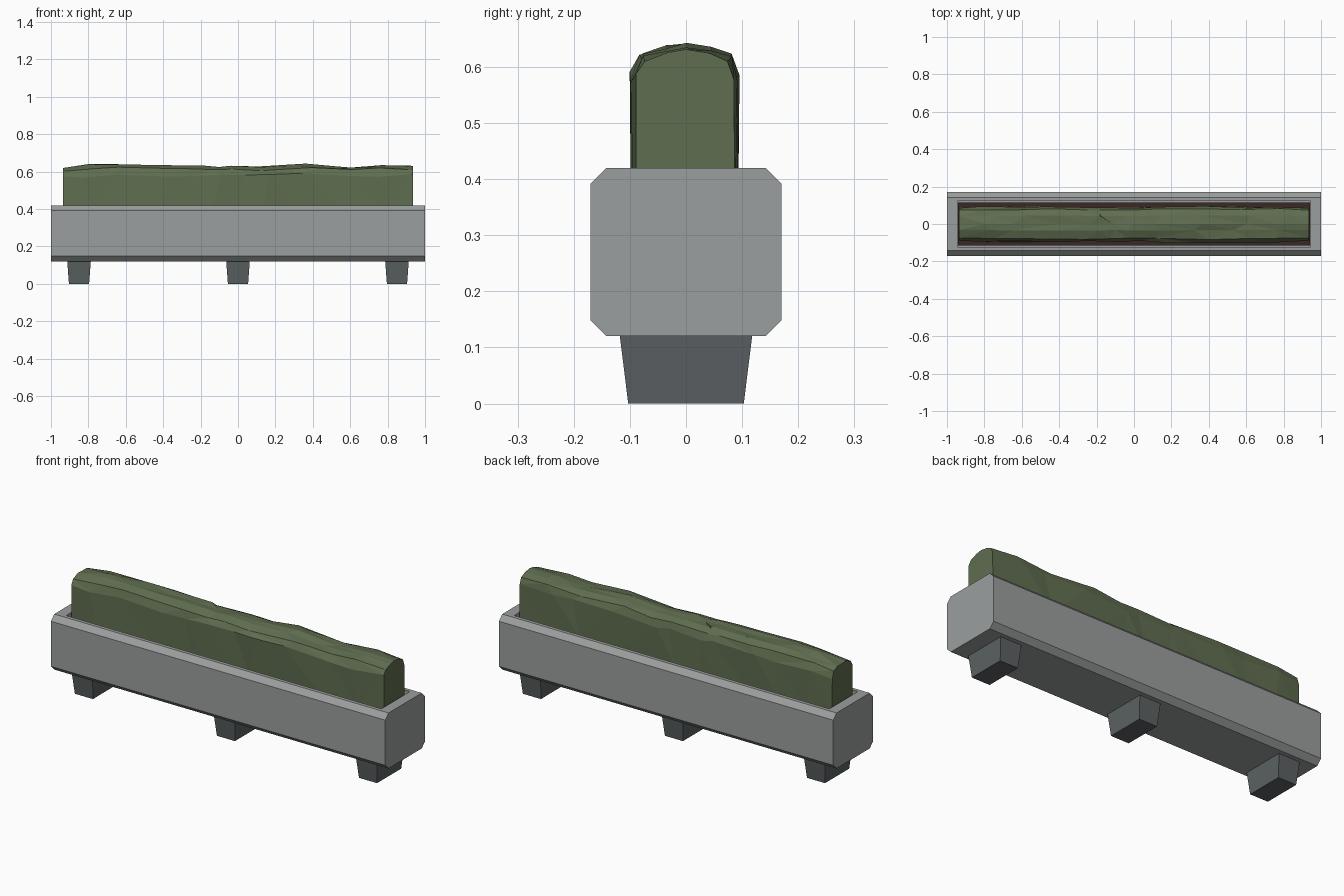
import bpy, bmesh, random

if "Cube" in bpy.data.objects:
    bpy.data.objects.remove(bpy.data.objects["Cube"])

random.seed(7)


def material(name, rgb):
    m = bpy.data.materials.new(name)
    m.diffuse_color = (*rgb, 1)
    m.use_nodes = True
    m.node_tree.nodes["Principled BSDF"].inputs["Base Color"].default_value = m.diffuse_color
    return m


def finish(name, bm, mat):
    bmesh.ops.recalc_face_normals(bm, faces=bm.faces)
    me = bpy.data.meshes.new(name)
    bm.to_mesh(me)
    bm.free()
    me.materials.append(mat)
    ob = bpy.data.objects.new(name, me)
    bpy.context.collection.objects.link(ob)
    return ob


def loft(bm, rings):
    """Skin closed rings of points and cap both ends."""
    vs = [[bm.verts.new(p) for p in r] for r in rings]
    n = len(vs[0])
    for a, b in zip(vs, vs[1:]):
        for i in range(n):
            j = (i + 1) % n
            bm.faces.new((a[i], a[j], b[j], b[i]))
    bm.faces.new(vs[0])
    bm.faces.new(vs[-1])


def rect(hx, hy, z, cx=0):
    return [(cx + sx * hx, sy * hy, z) for sx, sy in ((-1, -1), (1, -1), (1, 1), (-1, 1))]


stone = material("stone", (0.33, 0.345, 0.345))
dark_stone = material("dark_stone", (0.105, 0.12, 0.125))
earth = material("earth", (0.045, 0.022, 0.018))
leaves = material("leaves", (0.115, 0.155, 0.08))

# Trough: chamfered profile swept along x, with a recess sunk in the top
W, C, Z0, Z1 = 0.17, 0.028, 0.12, 0.42
profile = [(-W + C, Z0), (W - C, Z0), (W, Z0 + C), (W, Z1 - C),
           (W - C, Z1), (-W + C, Z1), (-W, Z1 - C), (-W, Z0 + C)]
bm = bmesh.new()
loft(bm, [[(x, y, z) for y, z in profile] for x in (-1, 1)])
bmesh.ops.recalc_face_normals(bm, faces=bm.faces)
bm.normal_update()
top = max(bm.faces, key=lambda f: f.calc_center_median().z)
bmesh.ops.inset_individual(bm, faces=[top], thickness=0.028)
for v in top.verts:
    v.co.x = 0.943 if v.co.x > 0 else -0.943
ext = bmesh.ops.extrude_discrete_faces(bm, faces=[top])
floor = ext["faces"][0]
for v in floor.verts:
    v.co.z -= 0.06
finish("trough", bm, stone)

# Soil filling the recess just below the rim
bm = bmesh.new()
loft(bm, [rect(0.942, 0.114, 0.36), rect(0.942, 0.114, 0.395)])
finish("soil", bm, earth)

# Tapered feet
for name, x in (("left_foot", -0.85), ("middle_foot", 0), ("right_foot", 0.85)):
    bm = bmesh.new()
    loft(bm, [rect(0.054, 0.103, 0, x), rect(0.063, 0.118, 0.121, x)])
    finish(name, bm, dark_stone)

# Clipped hedge: uneven cross-sections, (x, crest height)
crest = [(-0.935, 0.622), (-0.78, 0.638), (-0.62, 0.64), (-0.42, 0.634),
         (-0.22, 0.633), (-0.14, 0.626), (0, 0.632), (0.13, 0.625), (0.35, 0.64),
         (0.57, 0.626), (0.78, 0.636), (0.935, 0.63)]
section = [(-0.097, 0.38, 0), (-0.097, 0.585, 0), (-0.08, 0.618, 1), (-0.035, 0.631, 1),
           (0.0, 0.634, 1), (0.045, 0.629, 1), (0.08, 0.617, 1), (0.093, 0.583, 0), (0.094, 0.38, 0)]
rings = []
for x, h in crest:
    end = abs(x) > 0.9
    ring = []
    for y, z, upper in section:
        squeeze = 0.92 if end else random.uniform(0.92, 1.04)
        px = x if end else x + random.uniform(-0.05, 0.05)
        pz = z + (h - 0.634 + random.uniform(-0.006, 0.004) if upper else 0)
        if z == 0.38:
            px = x
        elif not upper:
            pz += random.uniform(-0.02, 0.008)
        ring.append((px, y * squeeze, pz))
    rings.append(ring)
bm = bmesh.new()
loft(bm, rings)
bmesh.ops.triangulate(bm, faces=[f for f in bm.faces if len(f.verts) == 4])
finish("hedge", bm, leaves)
